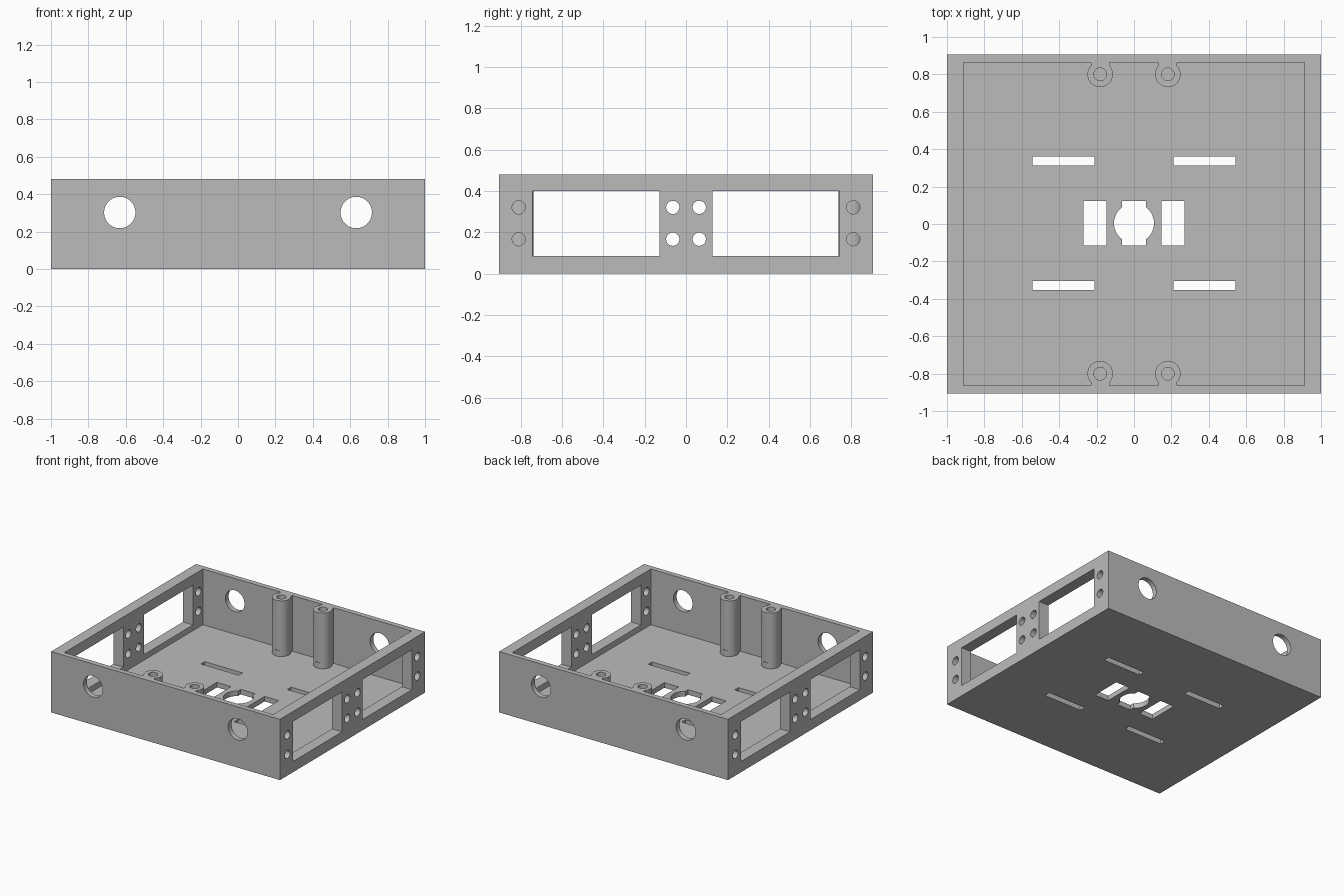
import bpy
from math import pi

default = bpy.data.objects.get("Cube")
if default:
    bpy.data.objects.remove(default, do_unlink=True)

grey = bpy.data.materials.new("plain grey")
grey.use_nodes = True
COLOR = (0.5, 0.5, 0.5, 1)
grey.diffuse_color = COLOR
grey.node_tree.nodes["Principled BSDF"].inputs["Base Color"].default_value = COLOR


def box(name, x, y, z):
    """Box from (min, max) ranges on each axis."""
    bpy.ops.mesh.primitive_cube_add(size=1, location=[sum(r) / 2 for r in (x, y, z)])
    ob = bpy.context.object
    ob.name = name
    ob.scale = [r[1] - r[0] for r in (x, y, z)]
    bpy.ops.object.transform_apply(location=True, rotation=True, scale=True)
    ob.data.materials.append(grey)
    return ob


def rod(name, center, radius, length, axis="Z"):
    turn = {"X": (0, pi / 2, 0), "Y": (pi / 2, 0, 0), "Z": (0, 0, 0)}[axis]
    bpy.ops.mesh.primitive_cylinder_add(vertices=48, radius=radius, depth=length,
                                        location=center, rotation=turn)
    ob = bpy.context.object
    ob.name = name
    bpy.ops.object.transform_apply(location=True, rotation=True, scale=True)
    ob.data.materials.append(grey)
    return ob


def combine(target, tool, operation):
    """Apply a boolean and discard the tool object."""
    mod = target.modifiers.new(operation, "BOOLEAN")
    mod.operation, mod.solver, mod.object = operation, "EXACT", tool
    bpy.context.view_layer.objects.active = target
    bpy.ops.object.modifier_apply(modifier=mod.name)
    bpy.data.objects.remove(tool, do_unlink=True)


def span(side, a, b):
    return tuple(sorted((side * a, side * b)))


SIDES = (-1, 1)
TOP, FLOOR, WALL_Y = 0.48, 0.04, 0.864

# Open tray
tray = box("enclosure_tray", (-1, 1), (-0.905, 0.905), (0, TOP))
combine(tray, box("cavity", (-0.912, 0.912), (-WALL_Y, WALL_Y), (FLOOR, 0.7)), "DIFFERENCE")

# Screw posts joined to the front and back walls
for sx in SIDES:
    for sy in SIDES:
        x, y = 0.181 * sx, 0.8 * sy
        combine(tray, rod("post", (x, y, (TOP + 0.02) / 2), 0.068, TOP - 0.02), "UNION")
        combine(tray, box("post_web", (x - 0.05, x + 0.05), span(sy, 0.8, 0.88),
                          (0.02, TOP)), "UNION")
        combine(tray, rod("post_bore", (x, y, 0.34), 0.034, 0.6), "DIFFERENCE")
        # Flat on the inward side of the post
        combine(tray, box("post_flat", (x - 0.1, x + 0.1), span(sy, 0.65, 0.7375),
                          (0.085, 0.4)), "DIFFERENCE")

# Side wall windows and screw holes
for sx in SIDES:
    for sy in SIDES:
        combine(tray, box("window", span(sx, 0.85, 1.1), span(sy, 0.128, 0.742),
                          (0.085, 0.4)), "DIFFERENCE")
        for y in (0.064, 0.81):
            for z in (0.167, 0.321):
                combine(tray, rod("screw_hole", (sx, sy * y, z), 0.032, 0.3, "X"), "DIFFERENCE")

# Round cable holes in the front and back walls
for sx in SIDES:
    for sy in SIDES:
        combine(tray, rod("cable_hole", (0.632 * sx, 0.9 * sy, 0.302), 0.084, 0.2, "Y"),
                "DIFFERENCE")

# Floor openings: slots, side rectangles, round centre with notches
THROUGH = (-0.1, 0.1)
MID_Y = (-0.116, 0.123)
for sx in SIDES:
    for y in ((0.312, 0.36), (-0.352, -0.304)):
        combine(tray, box("slot", span(sx, 0.212, 0.543), y, THROUGH), "DIFFERENCE")
    combine(tray, box("rectangle", span(sx, 0.146, 0.27), MID_Y, THROUGH), "DIFFERENCE")
combine(tray, rod("centre_hole", (0, 0.004, 0), 0.107, 0.2), "DIFFERENCE")
combine(tray, box("centre_notch", (-0.063, 0.063), MID_Y, THROUGH), "DIFFERENCE")

# Smooth round walls, sharp corners
bpy.ops.object.select_all(action="DESELECT")
tray.select_set(True)
bpy.context.view_layer.objects.active = tray
bpy.ops.object.shade_smooth_by_angle(angle=pi / 6)
